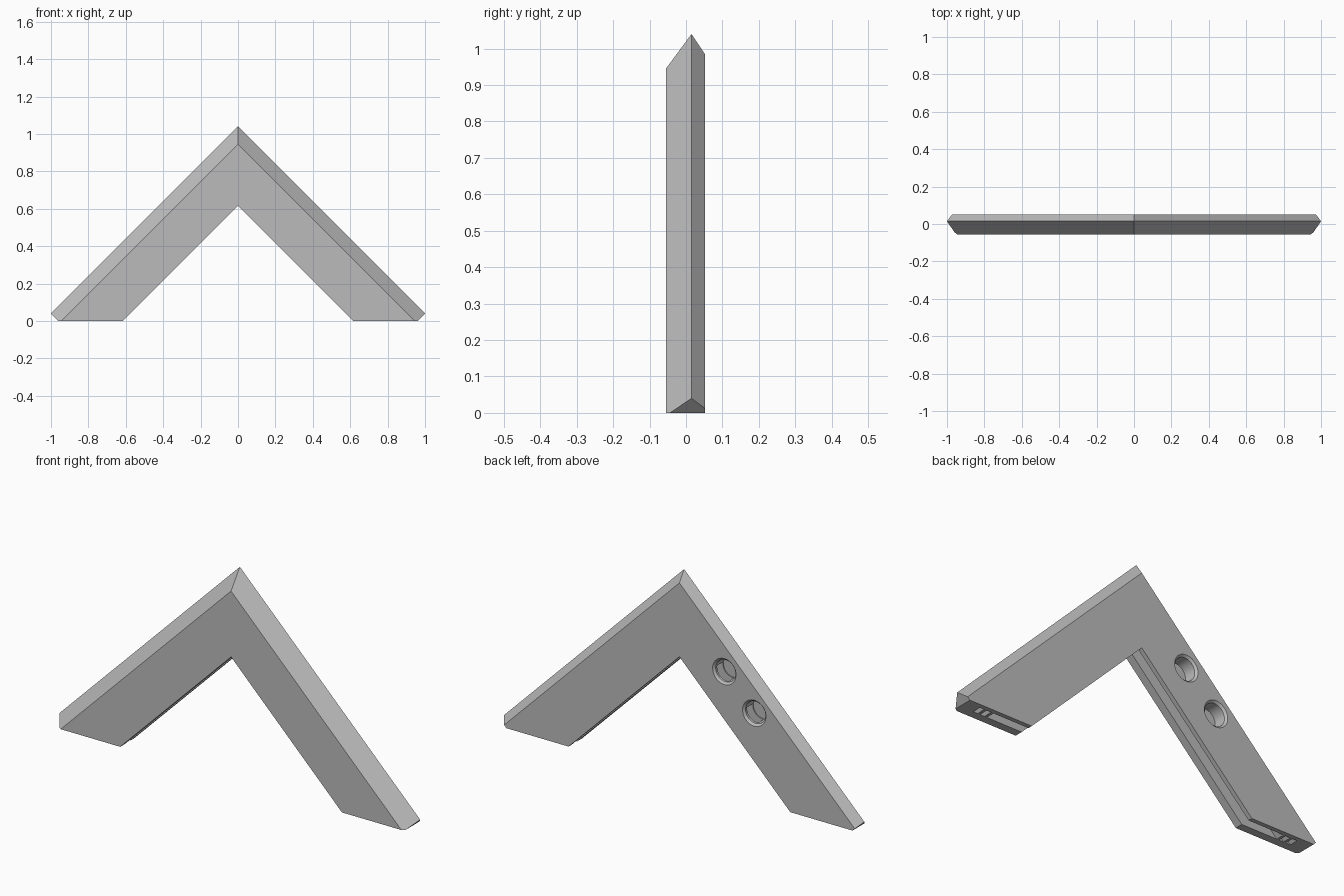
import bpy, bmesh, math
from mathutils import Vector

cube = bpy.data.objects.get("Cube")
if cube:
    bpy.data.objects.remove(cube, do_unlink=True)

FRONT, RIDGE, BACK = -0.055, 0.015, 0.052
SLOT_FRONT, SLOT_BACK = -0.015, 0.03

grey = bpy.data.materials.new("plain grey")
grey.use_nodes = True
colour = (0.5, 0.5, 0.5, 1)
grey.diffuse_color = colour
grey.node_tree.nodes["Principled BSDF"].inputs["Base Color"].default_value = colour


def make_object(name, bm):
    bmesh.ops.recalc_face_normals(bm, faces=bm.faces)
    mesh = bpy.data.meshes.new(name)
    bm.to_mesh(mesh)
    bm.free()
    mesh.materials.append(grey)
    obj = bpy.data.objects.new(name, mesh)
    bpy.context.collection.objects.link(obj)
    return obj


def bridge(bm, a, b):
    """Join two closed rings of vertices with quads."""
    for i in range(len(a)):
        j = (i + 1) % len(a)
        bm.faces.new((a[i], a[j], b[j], b[i]))


def trim(bm, point, normal):
    """Cut away the side the normal points to and cap the opening."""
    geom = bm.verts[:] + bm.edges[:] + bm.faces[:]
    cut = bmesh.ops.bisect_plane(bm, geom=geom, dist=1e-6, plane_co=point,
                                 plane_no=normal, clear_outer=True)
    edges = [e for e in cut["geom_cut"] if isinstance(e, bmesh.types.BMEdge)]
    bmesh.ops.contextual_create(bm, geom=edges)


# Sloping arm: slotted section as (depth, height at the mitre), swept at 45 degrees
section = [(FRONT, 0.615), (FRONT, 0.945), (RIDGE, 1.04), (BACK, 0.985),
           (BACK, 0.615), (SLOT_BACK, 0.615), (SLOT_BACK, 0.81),
           (SLOT_FRONT, 0.81), (SLOT_FRONT, 0.615)]
bm = bmesh.new()
top = [bm.verts.new((0, y, u)) for y, u in section]
low = [bm.verts.new((u + 0.2, y, -0.2)) for y, u in section]
bridge(bm, top, low)
trim(bm, Vector((0, 0, 0)), Vector((0, 0, -1)))
trim(bm, Vector((0.96, 0, 0)), Vector((1, 0, -1)).normalized())
frame = make_object("corner_frame", bm)
mirror = frame.modifiers.new("other_arm", "MIRROR")
mirror.use_axis[0] = True
mirror.merge_threshold = 0.0005

cutters = []

# Small pockets beside the slot in both feet
for side in (-1, 1):
    for u0, u1 in ((0.822, 0.848), (0.86, 0.886)):
        bm = bmesh.new()
        rings = []
        for y in (SLOT_FRONT, SLOT_BACK):
            outline = [(u0 + 0.05, -0.05), (u1 + 0.05, -0.05),
                       (u1 - 0.1, 0.1), (u0 - 0.1, 0.1)]
            rings.append([bm.verts.new((side * x, y, z)) for x, z in outline])
        bridge(bm, *rings)
        for ring in rings:
            bm.faces.new(ring)
        cutters.append(make_object("foot_pocket_cutter", bm))

# Two chamfered blind holes in the back of the right arm
for cx, cz in ((-0.249, 0.607), (-0.415, 0.443)):
    bm = bmesh.new()
    rings = []
    for y, r in ((BACK + 0.01, 0.075), (0.042, 0.055), (-0.02, 0.055)):
        angles = [math.tau * i / 48 for i in range(48)]
        rings.append([bm.verts.new((cx + r * math.cos(a), y, cz + r * math.sin(a)))
                      for a in angles])
    for a, b in zip(rings, rings[1:]):
        bridge(bm, a, b)
    bm.faces.new(rings[0])
    bm.faces.new(rings[-1])
    cutters.append(make_object("hole_cutter", bm))

for cutter in cutters:
    cutter.hide_render = True
    cut = frame.modifiers.new("cut", "BOOLEAN")
    cut.operation = "DIFFERENCE"
    cut.solver = "EXACT"
    cut.object = cutter

# Bake the cuts and drop the cutters
graph = bpy.context.evaluated_depsgraph_get()
baked = bpy.data.meshes.new_from_object(frame.evaluated_get(graph))
frame.modifiers.clear()
frame.data = baked
for cutter in cutters:
    bpy.data.objects.remove(cutter, do_unlink=True)

bpy.context.view_layer.objects.active = frame
frame.select_set(True)
bpy.ops.object.shade_smooth_by_angle(angle=math.radians(25))
